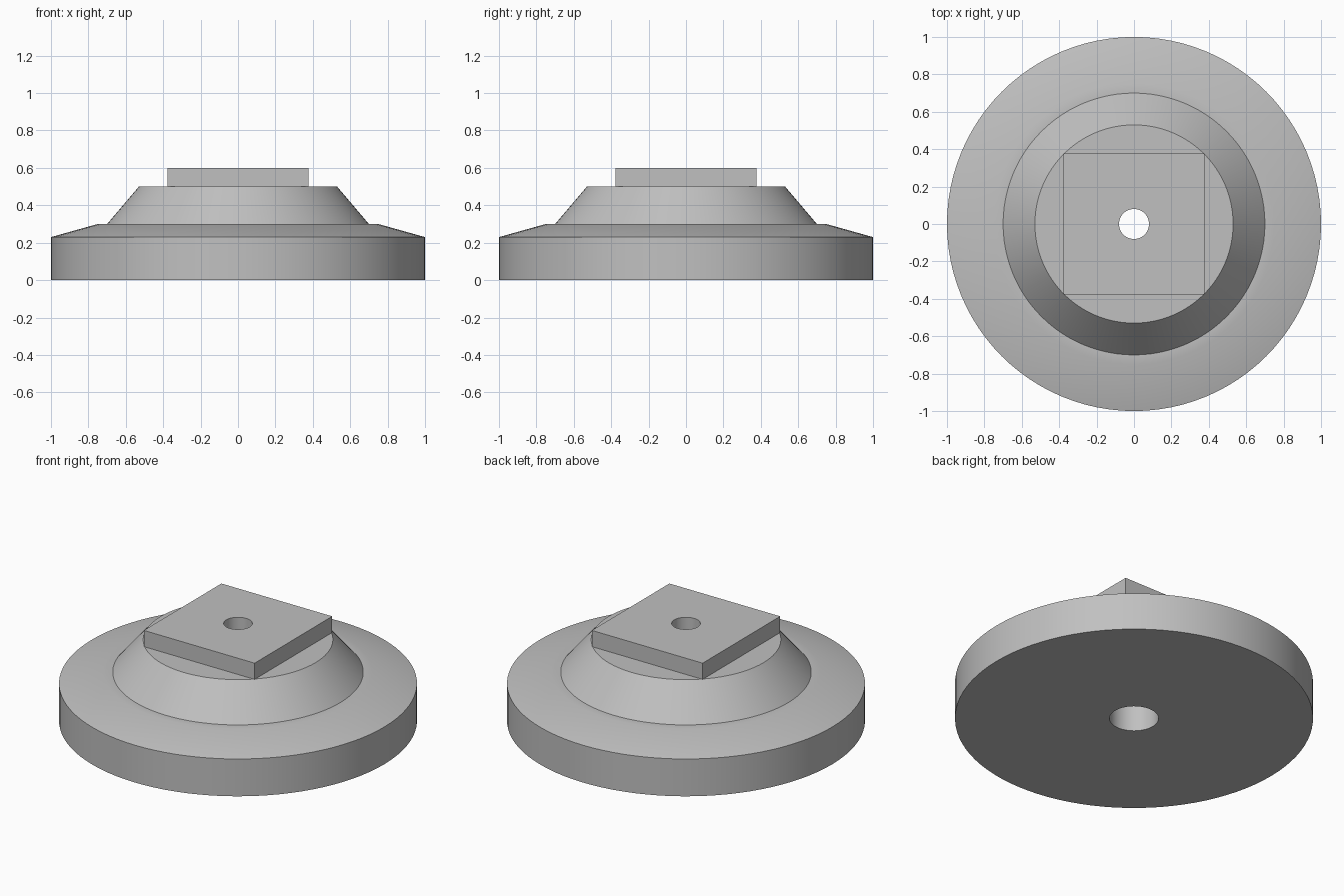
import bpy, bmesh
from math import cos, sin, tau, radians

SIDES = 96

cube = bpy.data.objects.get("Cube")
if cube:
    bpy.data.objects.remove(cube, do_unlink=True)

grey = bpy.data.materials.new("plain grey")
grey.use_nodes = True
colour = (0.53, 0.53, 0.53, 1)
grey.diffuse_color = colour
grey.node_tree.nodes["Principled BSDF"].inputs["Base Color"].default_value = colour


def ring(bm, shape, r, z):
    """Loop of vertices, round or square (r is then the half width)."""
    verts = []
    for i in range(SIDES):
        c, s = cos(tau * i / SIDES), sin(tau * i / SIDES)
        k = r / max(abs(c), abs(s)) if shape == "square" else r
        verts.append(bm.verts.new((k * c, k * s, z)))
    return verts


def closed_loft(name, sections):
    """Join the rings one after another and back to the first."""
    bm = bmesh.new()
    rings = [ring(bm, *sec) for sec in sections]
    for a, b in zip(rings, rings[1:] + rings[:1]):
        for i in range(SIDES):
            j = (i + 1) % SIDES
            bm.faces.new((a[i], a[j], b[j], b[i]))
    bmesh.ops.recalc_face_normals(bm, faces=bm.faces)
    mesh = bpy.data.meshes.new(name)
    bm.to_mesh(mesh)
    bm.free()
    mesh.materials.append(grey)
    obj = bpy.data.objects.new(name, mesh)
    bpy.context.collection.objects.link(obj)
    bpy.ops.object.select_all(action="DESELECT")
    obj.select_set(True)
    bpy.context.view_layer.objects.active = obj
    bpy.ops.object.shade_smooth_by_angle(angle=radians(30))
    return obj


# Round foot with a raised cone and a counterbored hole
BORE, COUNTERBORE, STEP = 0.08, 0.137, 0.3
foot = [(COUNTERBORE, 0), (1, 0), (1, 0.23), (0.75, 0.3), (0.7, 0.3),
        (0.53, 0.5), (BORE, 0.5), (BORE, STEP), (COUNTERBORE, STEP)]
closed_loft("round_foot", [("round", r, z) for r, z in foot])

# Square plate on top, pierced by the same hole
HALF = 0.378
closed_loft("square_plate", [("round", BORE, 0.5), ("square", HALF, 0.5),
                             ("square", HALF, 0.6), ("round", BORE, 0.6)])
